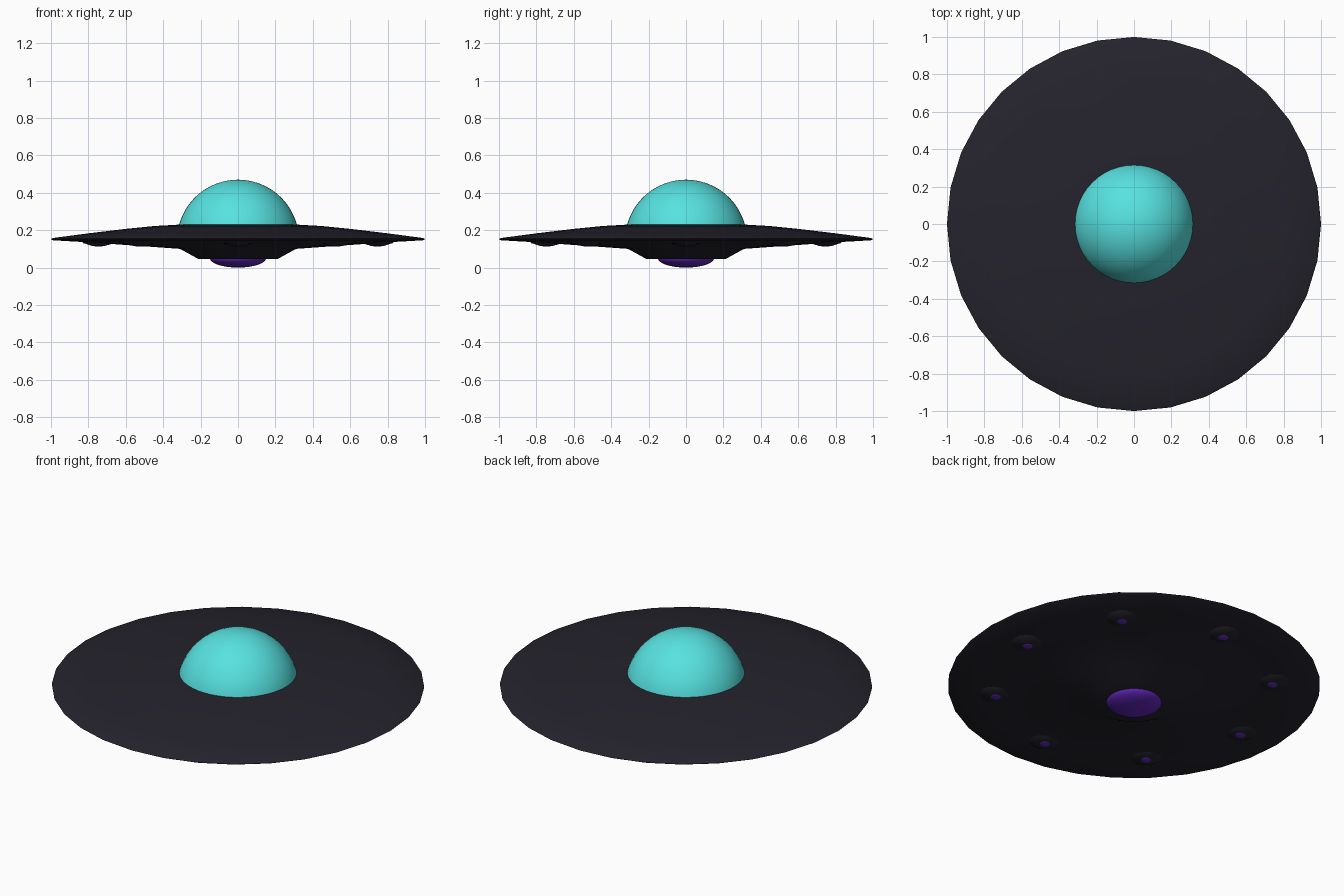
import bpy, bmesh
from math import sin, cos, pi, radians

cube = bpy.data.objects.get("Cube")
if cube:
    bpy.data.objects.remove(cube, do_unlink=True)


def material(name, rgb, rough=0.5):
    m = bpy.data.materials.new(name)
    m.use_nodes = True
    m.diffuse_color = (*rgb, 1)
    bsdf = m.node_tree.nodes["Principled BSDF"]
    bsdf.inputs["Base Color"].default_value = (*rgb, 1)
    bsdf.inputs["Roughness"].default_value = rough
    return m


HULL = material("dark hull", (0.018, 0.017, 0.026))
GLASS = material("turquoise glass", (0.095, 0.76, 0.75))
GLOW = material("purple glow", (0.12, 0.02, 0.50))


def lathe(name, profile, mat, sides=32, at=(0, 0, 0), angle=30):
    """Spin a (radius, height) profile about z; zero radius makes a pole."""
    bm = bmesh.new()
    rings = []
    for r, z in profile:
        count = 1 if r == 0 else sides
        rings.append([bm.verts.new((r * cos(2 * pi * i / sides),
                                    r * sin(2 * pi * i / sides), z))
                      for i in range(count)])
    for a, b in zip(rings, rings[1:]):
        for i in range(sides):
            j = (i + 1) % sides
            quad = [a[i % len(a)], a[j % len(a)], b[j % len(b)], b[i % len(b)]]
            bm.faces.new(list(dict.fromkeys(quad)))
    bmesh.ops.recalc_face_normals(bm, faces=bm.faces)
    mesh = bpy.data.meshes.new(name)
    bm.to_mesh(mesh)
    bm.free()
    mesh.materials.append(mat)
    ob = bpy.data.objects.new(name, mesh)
    ob.location = at
    bpy.context.collection.objects.link(ob)
    bpy.ops.object.select_all(action='DESELECT')
    bpy.context.view_layer.objects.active = ob
    ob.select_set(True)
    bpy.ops.object.shade_smooth_by_angle(angle=radians(angle))
    return ob


def arc(radius, height, base, start, steps):
    """Quarter ellipse from a start angle up (or down) to its pole."""
    pts = [(radius * cos(t), base + height * sin(t))
           for t in (start + (pi / 2 - start) * i / steps for i in range(steps))]
    return pts + [(0, base + height)]


# Saucer body: domed top, thin rim, shallow underside and stepped bowl
lathe("saucer_hull", [(0, 0.23), (0.31, 0.23), (0.45, 0.222), (0.6, 0.207),
                      (0.8, 0.183), (0.99, 0.158), (1, 0.152), (0.99, 0.146),
                      (0.8, 0.135), (0.31, 0.1), (0.21, 0.045), (0, 0.045)], HULL)

# Cockpit dome, set into the top of the saucer
lathe("cockpit_dome", arc(0.327, 0.327, 0.143, 0.18, 12), GLASS, sides=48)

# Lens under the bowl
lathe("belly_lens", arc(0.15, -0.05, 0.05, 0, 8), GLOW)

# Eight small lamps in low housings around the underside
for k in range(8):
    a = k * pi / 4
    spot = (0.745 * cos(a), 0.745 * sin(a), 0)
    lathe(f"lamp_housing_{k + 1}", [(0.09, 0.138), (0.08, 0.13), (0.035, 0.116), (0, 0.116)],
          HULL, sides=16, at=spot)
    lathe(f"lamp_{k + 1}", arc(0.03, -0.006, 0.118, 0, 3), GLOW, sides=12, at=spot)
